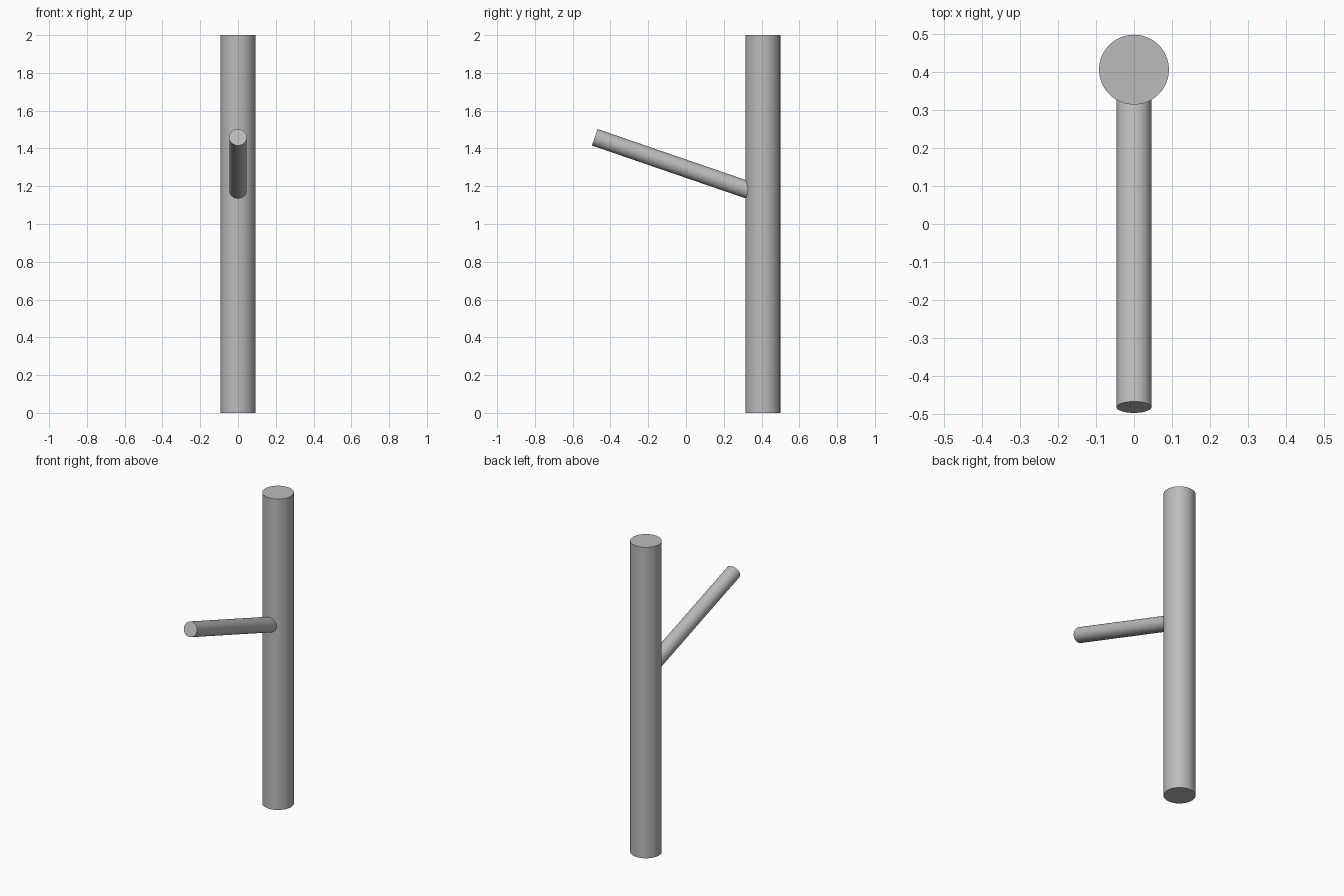
import bpy
import math
from mathutils import Vector

cube = bpy.data.objects.get("Cube")
if cube:
    bpy.data.objects.remove(cube, do_unlink=True)

# Single plain grey
grey = bpy.data.materials.new("plain_grey")
grey.use_nodes = True
colour = (0.5, 0.5, 0.5, 1)
grey.diffuse_color = colour
grey.node_tree.nodes["Principled BSDF"].inputs["Base Color"].default_value = colour


def rod(name, start, end, radius):
    """Smooth capped cylinder between two points."""
    start, end = Vector(start), Vector(end)
    axis = end - start
    bpy.ops.mesh.primitive_cylinder_add(
        vertices=96, radius=radius, depth=axis.length,
        location=(start + end) / 2,
        rotation=axis.to_track_quat('Z', 'Y').to_euler())
    obj = bpy.context.object
    obj.name = name
    obj.data.materials.append(grey)
    bpy.ops.object.shade_smooth_by_angle(angle=math.radians(30))
    return obj


# Upright post
post_y = 0.407
rod("post", (0, post_y, 0), (0, post_y, 2), 0.092)

# Slanted arm, rooted inside the post
rod("arm", (0, post_y, 1.153), (0, -0.483, 1.459), 0.046)
